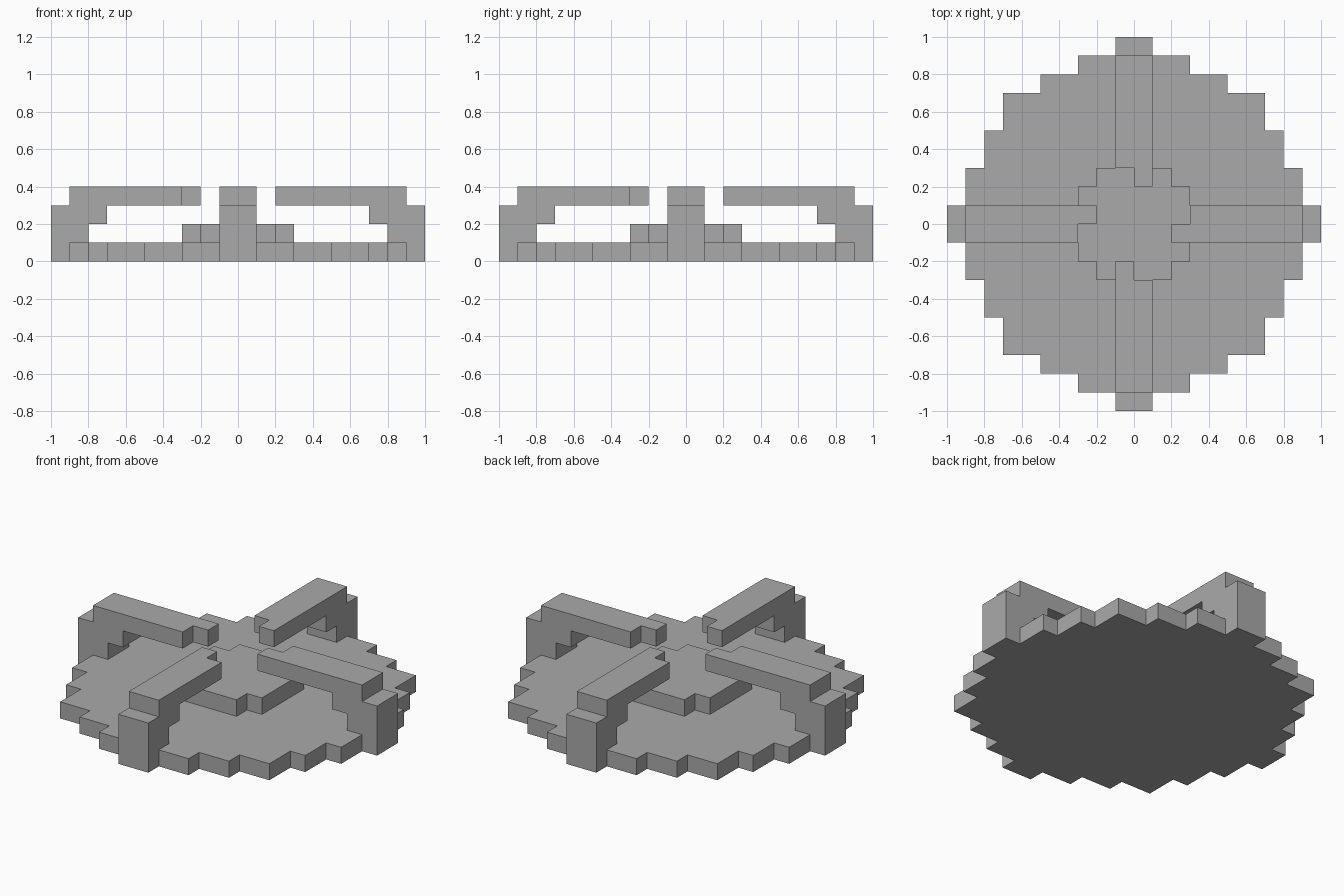
import bpy, bmesh
from mathutils import Matrix, Vector
from math import pi

cube = bpy.data.objects.get("Cube")
if cube:
    bpy.data.objects.remove(cube, do_unlink=True)

# One plain grey for the whole model
grey = bpy.data.materials.new("plain_grey")
grey.use_nodes = True
colour = (0.4, 0.4, 0.4, 1)
grey.diffuse_color = colour
grey.node_tree.nodes["Principled BSDF"].inputs["Base Color"].default_value = colour


def prism(name, outline, offset, turn=0):
    """Extrude a flat outline by an offset, then turn it about the z axis."""
    bm = bmesh.new()
    face = bm.faces.new([bm.verts.new(p) for p in outline])
    ext = bmesh.ops.extrude_face_region(bm, geom=[face], use_keep_orig=True)
    moved = [v for v in ext["geom"] if isinstance(v, bmesh.types.BMVert)]
    bmesh.ops.translate(bm, verts=moved, vec=offset)
    bmesh.ops.recalc_face_normals(bm, faces=bm.faces)
    bm.transform(Matrix.Rotation(turn, 4, "Z"))
    mesh = bpy.data.meshes.new(name)
    bm.to_mesh(mesh)
    bm.free()
    mesh.materials.append(grey)
    obj = bpy.data.objects.new(name, mesh)
    bpy.context.collection.objects.link(obj)
    return obj


def stepped_disc(name, quarter, z):
    """Repeat a quarter of stair-step corners around the centre."""
    outline = []
    for i in range(4):
        turn = Matrix.Rotation(i * pi / 2, 3, "Z")
        outline += [turn @ Vector((x, y, z)) for x, y in quarter]
    prism(name, outline, (0, 0, 0.1))


# Stepped base plate and raised hub
stepped_disc("base_plate", [(.9, .3), (.8, .3), (.8, .5), (.7, .5), (.7, .7),
                            (.5, .7), (.5, .8), (.3, .8), (.3, .9)], 0)
stepped_disc("hub", [(.3, .2), (.2, .2), (.2, .3)], 0.1)

# Four bracketed arms, each with a half-width tip
arm = [(1, 0), (1, .3), (.9, .3), (.9, .4), (.3, .4), (.3, .3),
       (.7, .3), (.7, .2), (.8, .2), (.8, .1), (.9, .1), (.9, 0)]
tip = [(.3, .3), (.3, .4), (.2, .4), (.2, .3)]
for i, side in enumerate(("left", "back", "right", "front")):
    turn = i * pi / 2
    prism(side + "_arm", [(x, -.1, z) for x, z in arm], (0, .2, 0), turn)
    prism(side + "_arm_tip", [(x, -.1, z) for x, z in tip], (0, .1, 0), turn)
